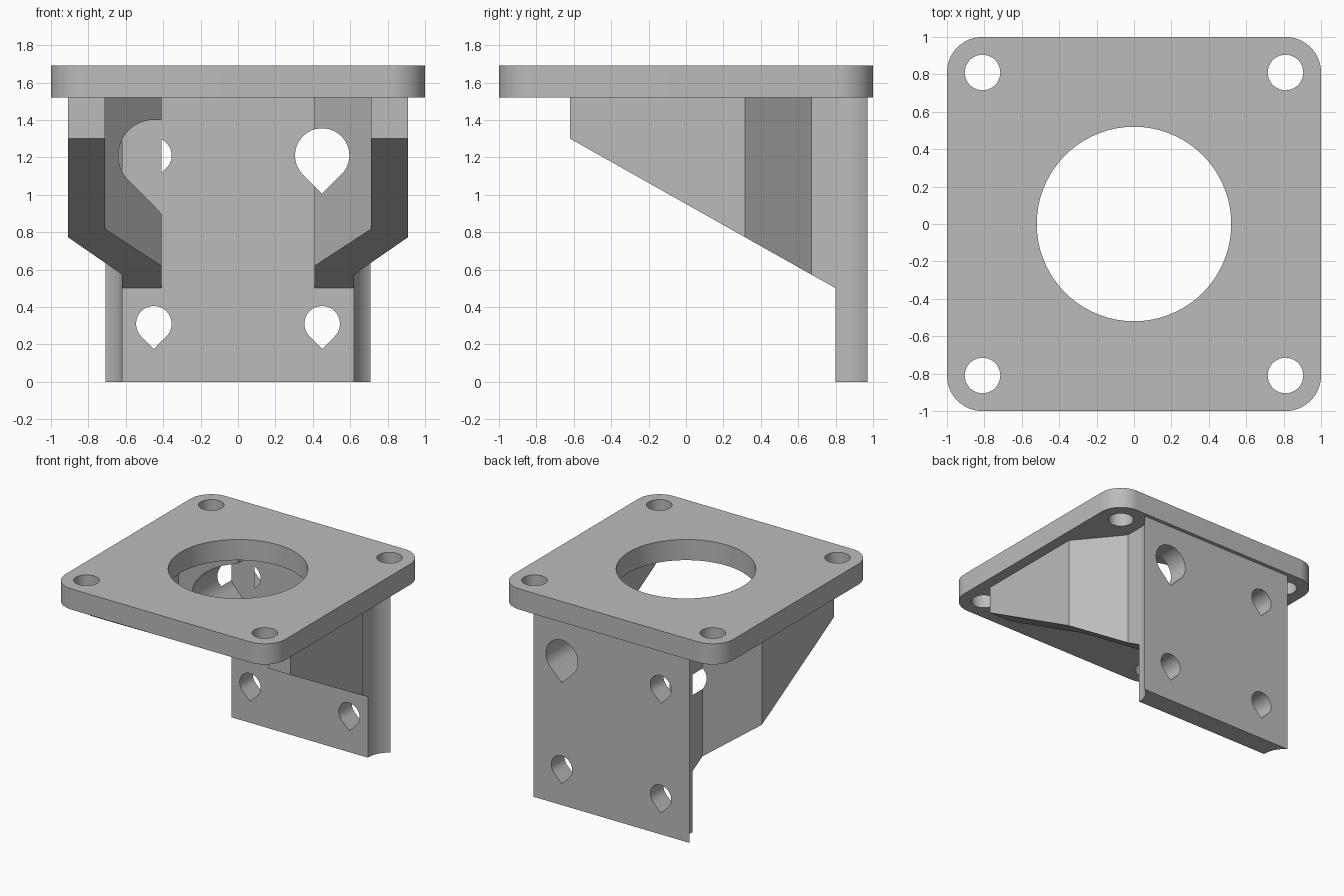
import bpy, bmesh
from math import radians, cos, sin, sqrt

cube = bpy.data.objects.get("Cube")
if cube:
    bpy.data.objects.remove(cube, do_unlink=True)

grey = bpy.data.materials.new("plain grey")
grey.use_nodes = True
grey.diffuse_color = (0.5, 0.5, 0.5, 1)
grey.node_tree.nodes["Principled BSDF"].inputs["Base Color"].default_value = grey.diffuse_color

PLATE_BOTTOM, PLATE_TOP = 1.52, 1.69
WALL_FRONT, WALL_BACK = 0.8, 0.97
CORNER, SCREW_X, SCREW_R = 0.81, 0.45, 0.095


def arc(cx, cy, r, start, end, steps=24):
    angles = [radians(start + (end - start) * i / steps) for i in range(steps + 1)]
    return [(cx + r * cos(a), cy + r * sin(a)) for a in angles]


def circle(cx, cy, r):
    return arc(cx, cy, r, 0, 360, 72)[:-1]


def teardrop(cx, cz, r):
    return arc(cx, cz, r, -45, 225, 54) + [(cx, cz - r * sqrt(2))]


def prism(name, outline, low, high, axis="z", cut=None):
    """Extrude an outline along an axis; cut = (point, normal) trims one side."""
    bm = bmesh.new()
    verts = [bm.verts.new((u, v, low) if axis == "z" else (u, low, v)) for u, v in outline]
    face = bm.faces.new(verts)
    result = bmesh.ops.extrude_face_region(bm, geom=[face])
    moved = [g for g in result["geom"] if isinstance(g, bmesh.types.BMVert)]
    depth = high - low
    bmesh.ops.translate(bm, verts=moved, vec=(0, 0, depth) if axis == "z" else (0, depth, 0))
    if cut:
        bmesh.ops.bisect_plane(bm, geom=bm.verts[:] + bm.edges[:] + bm.faces[:],
                               plane_co=cut[0], plane_no=cut[1], clear_outer=True)
        bmesh.ops.holes_fill(bm, edges=[e for e in bm.edges if e.is_boundary], sides=0)
    bmesh.ops.recalc_face_normals(bm, faces=bm.faces[:])
    mesh = bpy.data.meshes.new(name)
    bm.to_mesh(mesh)
    bm.free()
    mesh.materials.append(grey)
    obj = bpy.data.objects.new(name, mesh)
    bpy.context.collection.objects.link(obj)
    return obj


def activate(obj):
    bpy.ops.object.select_all(action="DESELECT")
    obj.select_set(True)
    bpy.context.view_layer.objects.active = obj


def drill(obj, outline, low, high, axis):
    cutter = prism("cutter", outline, low, high, axis)
    mod = obj.modifiers.new("hole", "BOOLEAN")
    mod.operation, mod.solver, mod.object = "DIFFERENCE", "EXACT", cutter
    activate(obj)
    bpy.ops.object.modifier_apply(modifier=mod.name)
    bpy.data.objects.remove(cutter, do_unlink=True)


# Top plate: rounded square, large bore and four corner screw holes
radius = 0.19
outline = []
for sx, sy, start in ((1, 1, 0), (-1, 1, 90), (-1, -1, 180), (1, -1, 270)):
    outline += arc(sx * CORNER, sy * CORNER, radius, start, start + 90)
top_plate = prism("top_plate", outline, PLATE_BOTTOM, PLATE_TOP)
drill(top_plate, circle(0, 0, 0.52), 1, 2, "z")
for sx in (-1, 1):
    for sy in (-1, 1):
        drill(top_plate, circle(sx * CORNER, sy * CORNER, SCREW_R), 1, 2, "z")

# Back plate: scooped front corners clear the screws above
scoop = [(x, min(y, WALL_BACK)) for x, y in arc(CORNER, CORNER, radius, 183, 122)]
outline = scoop + [(-x, y) for x, y in reversed(scoop)]
back_plate = prism("back_plate", outline, 0, PLATE_BOTTOM)
for x, z, r in ((-SCREW_X, 0.31, SCREW_R), (SCREW_X, 0.31, SCREW_R),
                (-SCREW_X, 1.21, SCREW_R), (SCREW_X, 1.21, 0.145)):
    drill(back_plate, teardrop(x, z, r), 0.5, 1.2, "y")

# Side gussets: bent walls with a sloping underside
wall = [(0.91, -0.62), (0.91, 0.315), (0.62, 0.67), (0.62, WALL_FRONT),
        (0.41, WALL_FRONT), (0.41, 0.587), (0.71, 0.24), (0.71, -0.62)]
slope = ((0, WALL_FRONT, 0.5), (0, -0.8, -1.42))
gussets = {}
for name, side in (("left_gusset", 1), ("right_gusset", -1)):
    gussets[side] = prism(name, [(side * x, y) for x, y in wall], 0, PLATE_BOTTOM, cut=slope)

# Cable passage on one side, screwdriver access slot on the other
drill(gussets[1], teardrop(SCREW_X, 1.21, 0.145), -1, 1, "y")
access = arc(-SCREW_X, 1.21, 0.19, 90, 225) + [(-0.3, 0.79), (-0.3, 1.4)]
drill(gussets[-1], access, -1, WALL_FRONT, "y")

# Smooth the round walls, keep the edges crisp
for obj in (top_plate, back_plate, gussets[1], gussets[-1]):
    activate(obj)
    bpy.ops.object.shade_smooth_by_angle(angle=radians(30))
